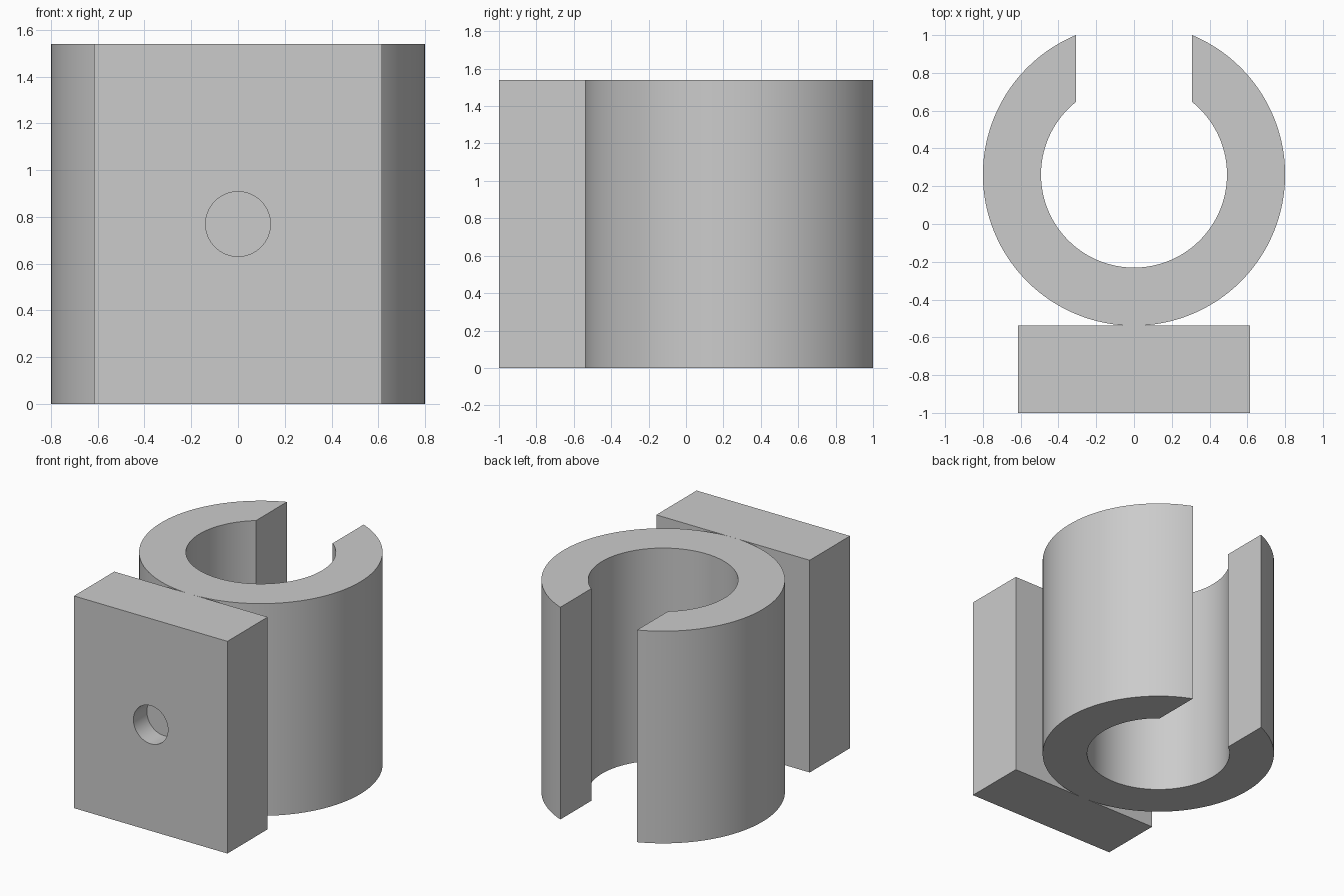
import bpy
import bmesh
from math import asin, cos, sin, pi, radians

cube = bpy.data.objects.get("Cube")
if cube:
    bpy.data.objects.remove(cube, do_unlink=True)

UNIT = 2 / 65            # the clip is 65 units deep
HEIGHT = 50 * UNIT
OUTER, INNER = 26 * UNIT, 16 * UNIT
SLOT = 10 * UNIT         # half width of the opening
PLATE_W, PLATE_D = 40 * UNIT, 15 * UNIT
HOLE_R, HOLE_DEPTH = 4.5 * UNIT, 5 * UNIT
RING_Y = -1 + PLATE_D + OUTER
SEGMENTS = 128

grey = bpy.data.materials.new("light grey")
grey.use_nodes = True
grey.diffuse_color = (0.6, 0.6, 0.6, 1)
grey.node_tree.nodes["Principled BSDF"].inputs["Base Color"].default_value = (0.6, 0.6, 0.6, 1)


def make_object(name, bm):
    bmesh.ops.recalc_face_normals(bm, faces=bm.faces)
    mesh = bpy.data.meshes.new(name)
    bm.to_mesh(mesh)
    bm.free()
    mesh.materials.append(grey)
    obj = bpy.data.objects.new(name, mesh)
    bpy.context.collection.objects.link(obj)
    return obj


def activate(obj):
    bpy.ops.object.select_all(action="DESELECT")
    obj.select_set(True)
    bpy.context.view_layer.objects.active = obj


def arc(bm, radius):
    """Points from one slot wall round the front to the other."""
    gap = asin(SLOT / radius)
    points = []
    for i in range(SEGMENTS + 1):
        a = pi / 2 + gap + (2 * pi - 2 * gap) * i / SEGMENTS
        points.append(bm.verts.new((radius * cos(a), RING_Y + radius * sin(a), 0)))
    return points


# Open ring: a C-shaped band of quads, extruded upwards
bm = bmesh.new()
outer, inner = arc(bm, OUTER), arc(bm, INNER)
for i in range(SEGMENTS):
    bm.faces.new((outer[i], outer[i + 1], inner[i + 1], inner[i]))
top = bmesh.ops.extrude_face_region(bm, geom=bm.faces[:])["geom"]
bmesh.ops.translate(bm, vec=(0, 0, HEIGHT),
                    verts=[v for v in top if isinstance(v, bmesh.types.BMVert)])
ring = make_object("open_ring", bm)

# Mounting plate
bm = bmesh.new()
bmesh.ops.create_cube(bm, size=1)
bmesh.ops.scale(bm, vec=(PLATE_W, PLATE_D, HEIGHT), verts=bm.verts)
bmesh.ops.translate(bm, vec=(0, -1 + PLATE_D / 2, HEIGHT / 2), verts=bm.verts)
plate = make_object("mounting_plate", bm)

# Blind screw hole in the front of the plate
bpy.ops.mesh.primitive_cylinder_add(vertices=64, radius=HOLE_R, depth=2 * HOLE_DEPTH,
                                    location=(0, -1, HEIGHT / 2),
                                    rotation=(radians(90), 0, 0))
cutter = bpy.context.object
cutter.name = "hole_cutter"
cutter.hide_render = True
cutter.data.materials.append(grey)
cut = plate.modifiers.new("screw_hole", "BOOLEAN")
cut.operation = "DIFFERENCE"
cut.solver = "EXACT"
cut.object = cutter
activate(plate)
bpy.ops.object.modifier_apply(modifier=cut.name)
bpy.data.objects.remove(cutter, do_unlink=True)

# Smooth curved walls, sharp edges
for obj in (ring, plate):
    activate(obj)
    bpy.ops.object.shade_smooth_by_angle(angle=radians(30))
